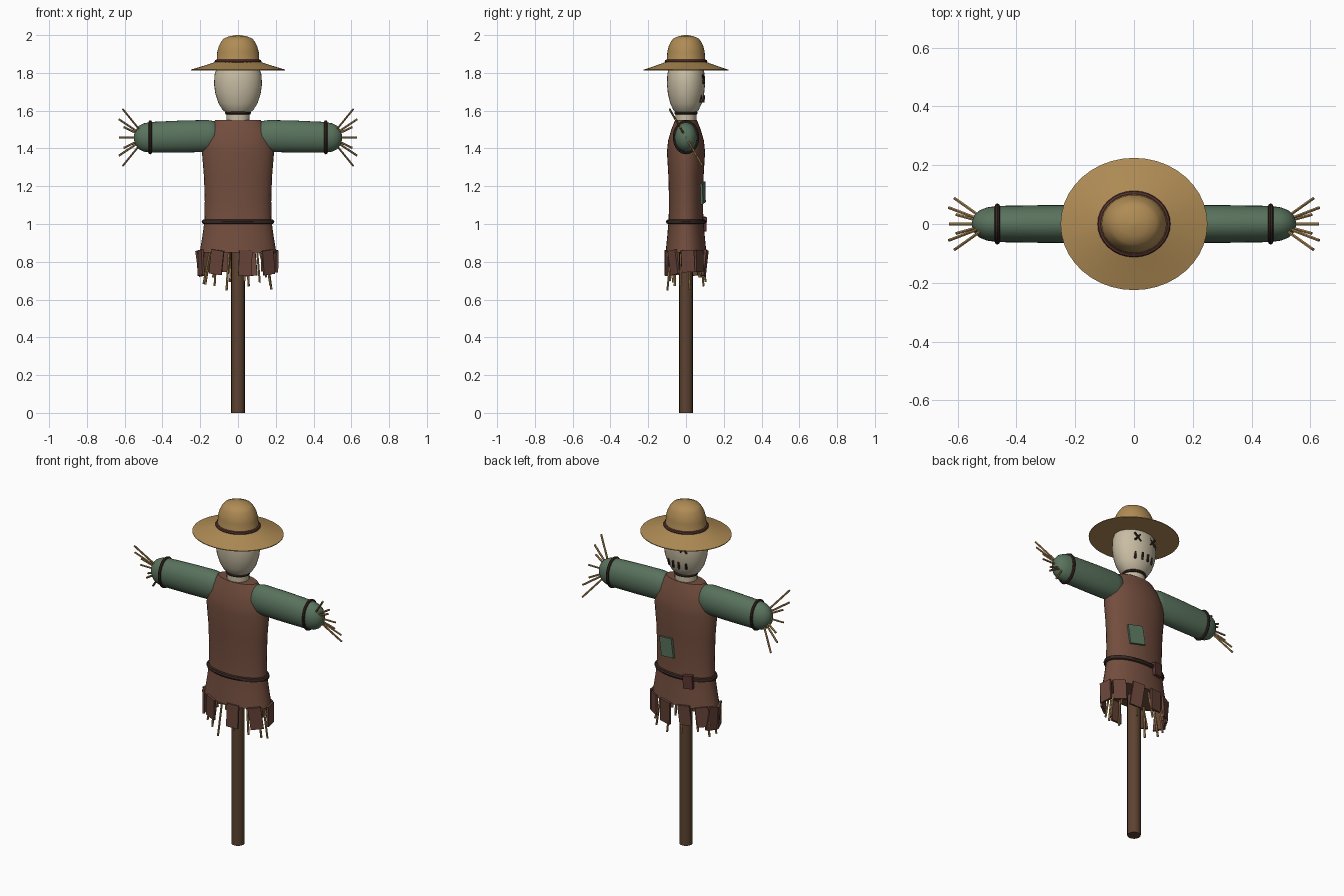
import bpy, bmesh, math, random
from mathutils import Vector, Matrix

if "Cube" in bpy.data.objects:
    bpy.data.objects.remove(bpy.data.objects["Cube"])

random.seed(4)
TAU = 2 * math.pi


def mat(name, *c):
    m = bpy.data.materials.new(name)
    m.diffuse_color = (*c, 1)
    m.use_nodes = True
    m.node_tree.nodes["Principled BSDF"].inputs["Base Color"].default_value = m.diffuse_color
    return m


BROWN = mat("brown_cloth", .17, .075, .048)
TATTER = mat("tatter_cloth", .14, .06, .042)
GREEN = mat("green_cloth", .10, .17, .11)
SACK = mat("sackcloth", .58, .51, .37)
HAT = mat("hat_felt", .43, .26, .09)
WOOD = mat("wood", .11, .055, .03)
STRAW = mat("straw", .42, .25, .09)
DARK = mat("dark_leather", .04, .022, .017)
RED = mat("red_leather", .10, .035, .03)


def finish(bm, name, m, angle=40):
    bmesh.ops.recalc_face_normals(bm, faces=bm.faces)
    me = bpy.data.meshes.new(name)
    bm.to_mesh(me)
    bm.free()
    me.materials.append(m)
    ob = bpy.data.objects.new(name, me)
    bpy.context.collection.objects.link(ob)
    bpy.ops.object.select_all(action='DESELECT')
    bpy.context.view_layer.objects.active = ob
    ob.select_set(True)
    bpy.ops.object.shade_smooth_by_angle(angle=math.radians(angle))
    return ob


def skin(bm, rings, loop=False):
    n = len(rings[0])
    pairs = list(zip(rings, rings[1:])) + ([(rings[-1], rings[0])] if loop else [])
    for r, s in pairs:
        for i in range(n):
            bm.faces.new((r[i], r[(i + 1) % n], s[(i + 1) % n], s[i]))
    if not loop:
        bm.faces.new(rings[0])
        bm.faces.new(rings[-1])


def lathe(name, profile, m, n=32, angle=40):
    """Elliptical sections (rx, ry, z) stacked upward."""
    bm = bmesh.new()
    skin(bm, [[bm.verts.new((a * math.cos(TAU * i / n), b * math.sin(TAU * i / n), z))
               for i in range(n)] for a, b, z in profile])
    return finish(bm, name, m, angle)


def band(name, centre, u, v, r, m, n=32, k=8):
    """Round band following the ellipse spanned by vectors u and v."""
    bm = bmesh.new()
    c, u, v = Vector(centre), Vector(u), Vector(v)
    w = u.cross(v).normalized()
    rings = []
    for i in range(n):
        d = u * math.cos(TAU * i / n) + v * math.sin(TAU * i / n)
        rings.append([bm.verts.new(c + d + r * (math.cos(TAU * j / k) * d.normalized()
                      + math.sin(TAU * j / k) * w)) for j in range(k)])
    skin(bm, rings, True)
    finish(bm, name, m)


def rods(name, pairs, r, m, n=6):
    bm = bmesh.new()
    for p, q in pairs:
        p, q = Vector(p), Vector(q)
        M = Matrix.Translation((p + q) / 2) @ (q - p).to_track_quat('Z', 'Y').to_matrix().to_4x4()
        bmesh.ops.create_cone(bm, cap_ends=True, segments=n, radius1=r, radius2=r,
                              depth=(q - p).length, matrix=M)
    finish(bm, name, m)


def slab(name, pos, size, rot, m):
    bm = bmesh.new()
    R = (Matrix.Rotation(rot[2], 4, 'Z') @ Matrix.Rotation(rot[0], 4, 'X')
         @ Matrix.Rotation(rot[1], 4, 'Y'))
    bmesh.ops.create_cube(bm, size=1, matrix=Matrix.Translation(pos) @ R @ Matrix.Diagonal((*size, 1)))
    finish(bm, name, m)


# Pole
lathe("pole", [(.036, .036, 0), (.036, .036, 1.5)], WOOD, 16)

# Tunic body, belt and neck
lathe("tunic", [(.203, .108, .85), (.188, .099, .94), (.177, .092, 1.02), (.176, .09, 1.12),
                (.18, .093, 1.25), (.191, .101, 1.38), (.183, .095, 1.44), (.16, .078, 1.5),
                (.12, .058, 1.55), (.05, .04, 1.552)], BROWN)
band("belt", (0, 0, 1.012), (.179, 0, 0), (0, .093, 0), .013, DARK)
lathe("neck", [(.062, .055, 1.52), (.062, .055, 1.61)], SACK, 24)
band("neck_cord", (0, 0, 1.588), (.06, 0, 0), (0, .053, 0), .009, DARK)

# Sack head, narrowing to the chin
lathe("head", [(.058, .05, 1.585), (.082, .068, 1.605), (.104, .084, 1.64), (.12, .096, 1.69),
               (.127, .101, 1.74), (.124, .099, 1.79), (.108, .088, 1.84), (.06, .05, 1.88)], SACK)

# Stitched face on the +y side
eyes = [((x - s * .02, .094, 1.745), (x + s * .02, .09, 1.79)) for x in (-.05, .05) for s in (-1, 1)]
rods("eye_stitches", eyes, .006, DARK)
rods("mouth_stitches", [((x, .098 - 6 * x * x, 1.682), (x, .093 - 6 * x * x, 1.643))
                        for x in (-.055, -.018, .018, .055)], .006, DARK)

# Hat
lathe("hat", [(.25, .225, 1.813), (.25, .225, 1.817), (.18, .162, 1.838), (.118, .106, 1.858),
              (.112, .101, 1.87), (.11, .099, 1.91), (.102, .092, 1.94), (.089, .08, 1.965),
              (.076, .068, 1.982), (.045, .04, 1.994), (.01, .009, 2.0)], HAT, 40)
band("hat_band", (0, 0, 1.861), (.114, 0, 0), (0, .103, 0), .01, RED)

# Sleeves, cuffs and straw hands
for s, side in ((1, "right"), (-1, "left")):
    bm = bmesh.new()
    arm = [(.095, .3, 1.468), (.105, .7, 1.468), (.125, .93, 1.467), (.16, 1.02, 1.466),
           (.3, 1.02, 1.463), (.46, .98, 1.459), (.50, .9, 1.458), (.525, .74, 1.458),
           (.543, .48, 1.458), (.551, .15, 1.458)]
    n = 28
    skin(bm, [[bm.verts.new((s * x, .063 * f * math.cos(TAU * i / n), z + .083 * f * math.sin(TAU * i / n)))
               for i in range(n)] for x, f, z in arm])
    finish(bm, side + "_sleeve", GREEN)
    band(side + "_cuff", (s * .465, 0, 1.459), (0, .061, 0), (0, 0, .081), .009, DARK)
    fan = [(x, k * dz) for x, dz in ((.61, .15), (.63, .096), (.605, .055)) for k in (-1, 1)] + [(.63, 0)]
    rods(side + "_straw_hand", [((s * .5, -.06 * d, 1.458 + .1 * d), (s * x, -.58 * d, 1.458 + d))
                                for x, d in fan], .0055, STRAW)

# Ragged hem strips
for i, deg in enumerate((5, 40, 72, 108, 140, 165, 192, 236, 281, 322)):
    a = math.radians(deg)
    h = random.uniform(.11, .14)
    normal = math.atan2(math.sin(a) / .108, math.cos(a) / .203)
    slab(f"hem_strip_{i}", (.203 * math.cos(a), .106 * math.sin(a), .862 - h / 2),
         (.07, .012, h), (random.uniform(0, .12), random.uniform(-.2, .2), normal + math.pi / 2), TATTER)

# Straw poking out under the hem
hem = []
for i in range(12):
    a = TAU * (i + .4) / 12
    x, y = math.cos(a), math.sin(a)
    f = random.uniform(.8, 1.02)
    hem.append(((.15 * x, .08 * y, .87), (.2 * f * x, .106 * f * y, random.uniform(.645, .73))))
rods("hem_straw", hem, .006, STRAW)

# Cloth patch and belt pouch on the +y side
slab("cloth_patch", (.06, .09, 1.165), (.09, .012, .11), (0, .15, -.17), GREEN)
slab("belt_pouch", (-.08, .092, 1.0), (.055, .025, .075), (0, .08, .2), RED)
